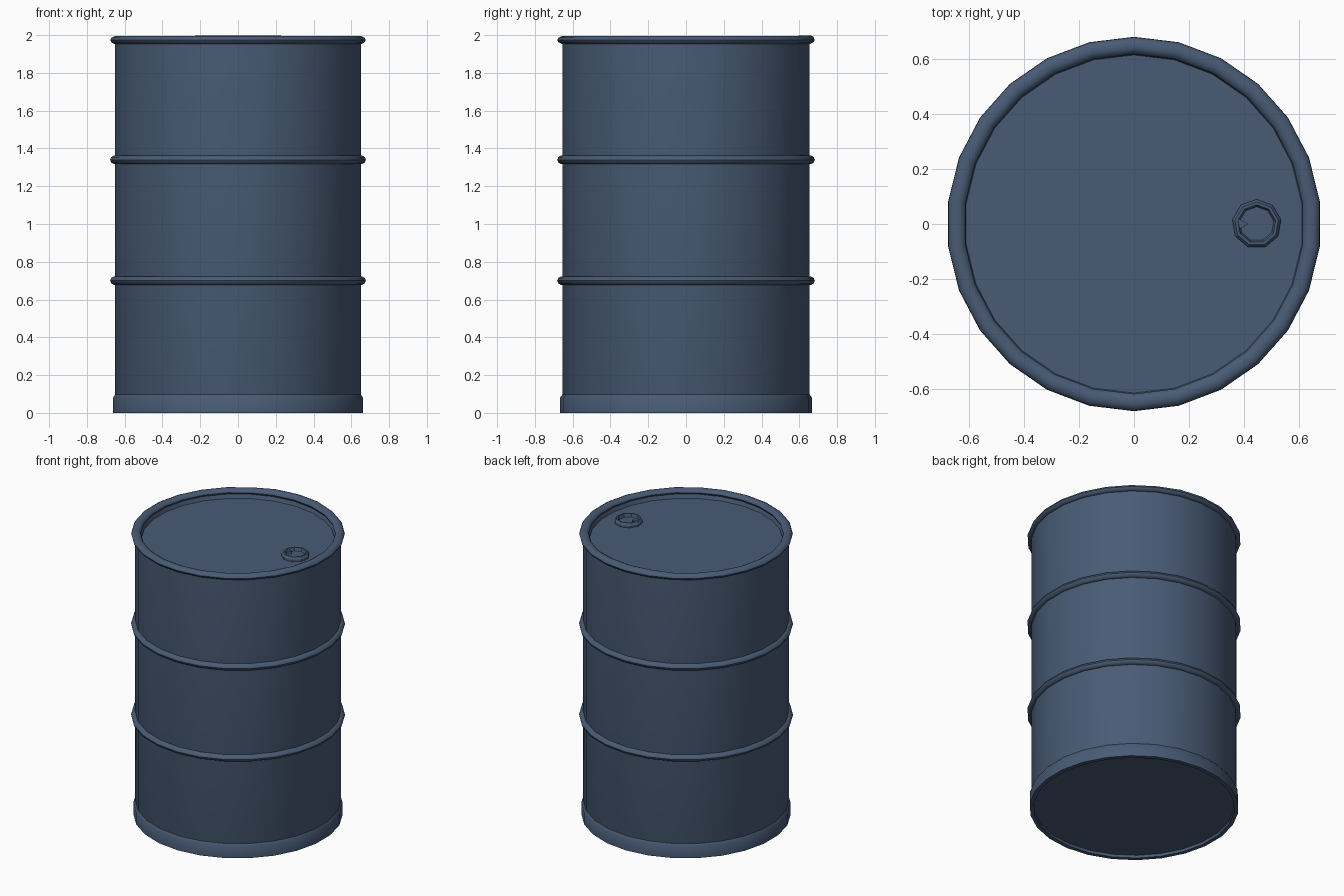
import bpy, bmesh, math

if "Cube" in bpy.data.objects:
    bpy.data.objects.remove(bpy.data.objects["Cube"])

steel = bpy.data.materials.new("blue grey steel")
steel.diffuse_color = (0.065, 0.105, 0.178, 1)
steel.use_nodes = True
steel.node_tree.nodes["Principled BSDF"].inputs["Base Color"].default_value = steel.diffuse_color


def lathe(name, profile, sides=26, centre=(0, 0), closed=False, smooth=40):
    """Spin an (r, z) profile round a vertical axis; r = 0 closes to a point."""
    bm = bmesh.new()
    rings = []
    for r, z in profile:
        if r == 0:
            rings.append([bm.verts.new((*centre, z))] * sides)
            continue
        angles = [math.pi / 2 + math.tau * i / sides for i in range(sides)]
        rings.append([bm.verts.new((centre[0] + r * math.cos(a),
                                    centre[1] + r * math.sin(a), z)) for a in angles])
    pairs = list(zip(rings, rings[1:]))
    if closed:
        pairs.append((rings[-1], rings[0]))
    for low, high in pairs:
        for i in range(sides):
            j = (i + 1) % sides
            bm.faces.new(dict.fromkeys((low[i], low[j], high[j], high[i])))
    bmesh.ops.recalc_face_normals(bm, faces=bm.faces)
    return finish(name, bm, smooth)


def finish(name, bm, smooth):
    mesh = bpy.data.meshes.new(name)
    bm.to_mesh(mesh)
    bm.free()
    obj = bpy.data.objects.new(name, mesh)
    bpy.context.collection.objects.link(obj)
    mesh.materials.append(steel)
    bpy.ops.object.select_all(action='DESELECT')
    obj.select_set(True)
    bpy.context.view_layer.objects.active = obj
    bpy.ops.object.shade_smooth_by_angle(angle=math.radians(smooth))
    return obj


def oval(r, z, rr, rz, n=10):
    """Oval cross-section for a rolled hoop."""
    return [(r + rr * math.cos(math.tau * i / n), z + rz * math.sin(math.tau * i / n))
            for i in range(n)]


# Drum body with recessed floor and lid
lathe("drum_body", [(0, 0.02), (0.645, 0.02), (0.655, 0.05), (0.655, 1.975),
                    (0.63, 1.975), (0.616, 1.935), (0, 1.935)])

# Foot band round the bottom edge
lathe("foot_band", [(0.64, 0.02), (0.64, 0), (0.667, 0), (0.667, 0.08),
                    (0.655, 0.097), (0.64, 0.097)], closed=True)

# Two rolling hoops
for name, z in (("lower_hoop", 0.70), ("upper_hoop", 1.34)):
    lathe(name, oval(0.652, z, 0.03, 0.024), closed=True)

# Rolled top rim, slightly raised at the back
rim = lathe("top_rim", oval(0.65, 1.974, 0.031, 0.021), closed=True)
for v in rim.data.vertices:
    if v.co.y > 0.6 and v.co.z > 1.98:
        v.co.z += 0.005

# Filler cap: faceted collar around a recessed plug
cap = (0.447, 0.0)
lathe("filler_collar", [(0.09, 1.93), (0.09, 1.95), (0.08, 1.964), (0.07, 1.964),
                        (0.063, 1.942), (0, 1.942)], sides=9, centre=cap, smooth=30)

# Small pointed grip inside the filler collar
bm = bmesh.new()
outline = [(0.375, -0.022), (0.418, 0.0), (0.375, 0.022)]
base = bm.faces.new([bm.verts.new((x, y, 1.94)) for x, y in outline])
top = bmesh.ops.extrude_face_region(bm, geom=[base])["geom"]
for v in top:
    if isinstance(v, bmesh.types.BMVert):
        v.co.z = 1.96
bmesh.ops.recalc_face_normals(bm, faces=bm.faces)
finish("filler_grip", bm, 30)
